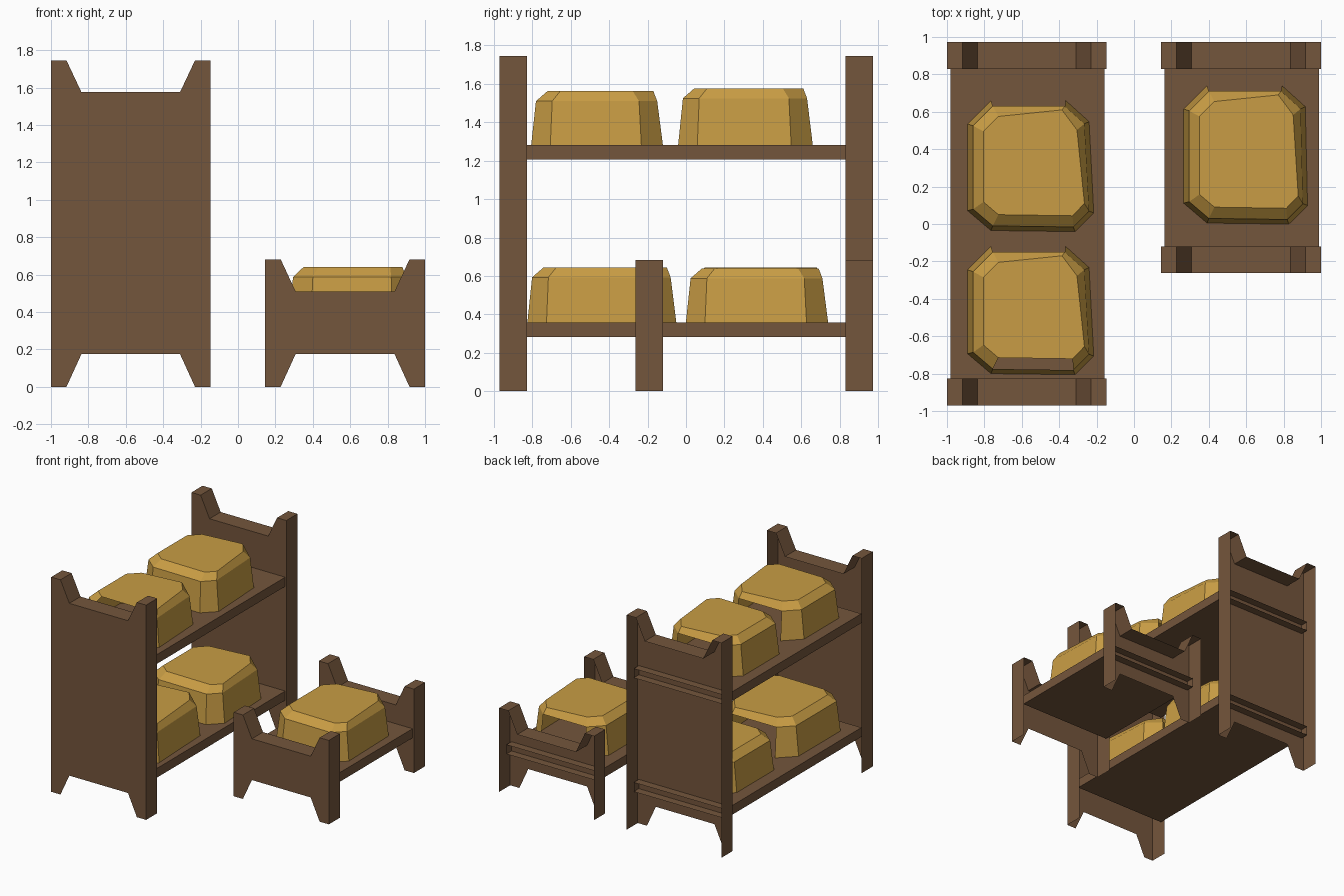
import bpy, bmesh

if "Cube" in bpy.data.objects:
    bpy.data.objects.remove(bpy.data.objects["Cube"])


def material(name, rgb):
    m = bpy.data.materials.new(name)
    m.diffuse_color = (*rgb, 1)
    m.use_nodes = True
    m.node_tree.nodes["Principled BSDF"].inputs["Base Color"].default_value = m.diffuse_color
    return m


WOOD = material("brown wood", (0.175, 0.092, 0.045))
STRAW = material("straw yellow", (0.58, 0.335, 0.058))


def finish(name, bm, mat):
    me = bpy.data.meshes.new(name)
    bm.to_mesh(me)
    bm.free()
    me.materials.append(mat)
    ob = bpy.data.objects.new(name, me)
    bpy.context.collection.objects.link(ob)
    return ob


# End board: notched outline with a rim on sides and top, open rear and underside
def end_board(name, x0, x1, y0, y1, top, dip):
    a, b, foot = 0.083, 0.163, 0.175
    pts = [(x0, 0), (x0 + a, 0), (x0 + b, foot), (x1 - b, foot), (x1 - a, 0), (x1, 0),
           (x1, top), (x1 - a, top), (x1 - b, dip), (x0 + b, dip), (x0 + a, top), (x0, top)]
    bm = bmesh.new()
    front = [bm.verts.new((x, y0, z)) for x, z in pts]
    back = {i: bm.verts.new((pts[i][0], y1, pts[i][1])) for i in (0, *range(5, 12))}
    bm.faces.new(front)
    for i in range(5, 12):
        j = (i + 1) % 12
        bm.faces.new((front[j], front[i], back[i], back[j]))
    finish(name, bm, WOOD)


# Shelf board with open ends hidden in the end boards
def board(name, x0, x1, y0, y1, z0, z1):
    bm = bmesh.new()
    bmesh.ops.create_cube(bm, size=1)
    bm.normal_update()
    ends = [f for f in bm.faces if abs(f.normal.y) > 0.5]
    bmesh.ops.delete(bm, geom=ends, context='FACES_ONLY')
    for v in bm.verts:
        v.co = (x0 if v.co.x < 0 else x1, y0 if v.co.y < 0 else y1, z0 if v.co.z < 0 else z1)
    finish(name, bm, WOOD)


# Bale: tapered eight-sided block with a bevelled top and an open rear side
def bale(name, x0, x1, y0, y1, z, height=0.29, lean=0.025, open_front_bevel=False):
    bm = bmesh.new()
    rings = []
    # inset at left, right, front, back; corner cut; height; rear dip
    for li, ri, fi, bi, cut, dz, dip in ((0, 0, 0, 0, 0.125, 0, 0),
                                         (0.03, 0.025, 0.025, 0.03, 0.105, height - 0.052, 0),
                                         (0.085, 0.05, 0.085, 0.085, 0.08, height, 0.035)):
        l, r, f, b = x0 + li, x1 - ri, y0 + fi, y1 - bi
        s = lean + (0.015 if dip else 0)
        pts = [(l + cut, f), (r - cut * 0.8, f - 0.006), (r, f + cut * 0.75), (r - s, b - cut * 0.9),
               (r - s - cut, b + dip), (l + cut, b), (l, b - cut), (l, f + cut * 0.85)]
        rings.append([bm.verts.new((x, y, z + dz)) for x, y in pts])
    for level, (lo, hi) in enumerate(zip(rings, rings[1:])):
        for i in range(8):
            j = (i + 1) % 8
            if (level == 0 and i == 4) or (level == 1 and i == 0 and open_front_bevel):
                continue
            bm.faces.new((lo[i], lo[j], hi[j], hi[i]))
    bm.faces.new(rings[2])
    finish(name, bm, STRAW)


# Tall rack
for label, y in (("front", -0.97), ("back", 0.83)):
    end_board(f"tall_{label}_end", -1.0, -0.147, y, y + 0.143, 1.745, 1.575)
for label, z in (("lower", 0.282), ("upper", 1.207)):
    board(f"tall_{label}_shelf", -0.982, -0.157, -0.85, 0.895, z, z + 0.075)

# Small rack
for label, y in (("front", -0.262), ("back", 0.83)):
    end_board(f"small_{label}_end", 0.145, 1.0, y, y + 0.143, 0.682, 0.51)
board("small_shelf", 0.163, 0.988, -0.14, 0.895, 0.282, 0.357)

# Bales
bale("upper_back_bale", -0.89, -0.215, -0.035, 0.66, 1.28, 0.297)
bale("upper_front_bale", -0.89, -0.215, -0.80, -0.12, 1.28, 0.282, 0.025, True)
bale("lower_back_bale", -0.88, -0.20, 0.02, 0.73, 0.355)
bale("lower_front_bale", -0.89, -0.20, -0.82, -0.05, 0.355)
bale("small_bale", 0.265, 0.928, 0.005, 0.74, 0.355, 0.285, 0.012)
